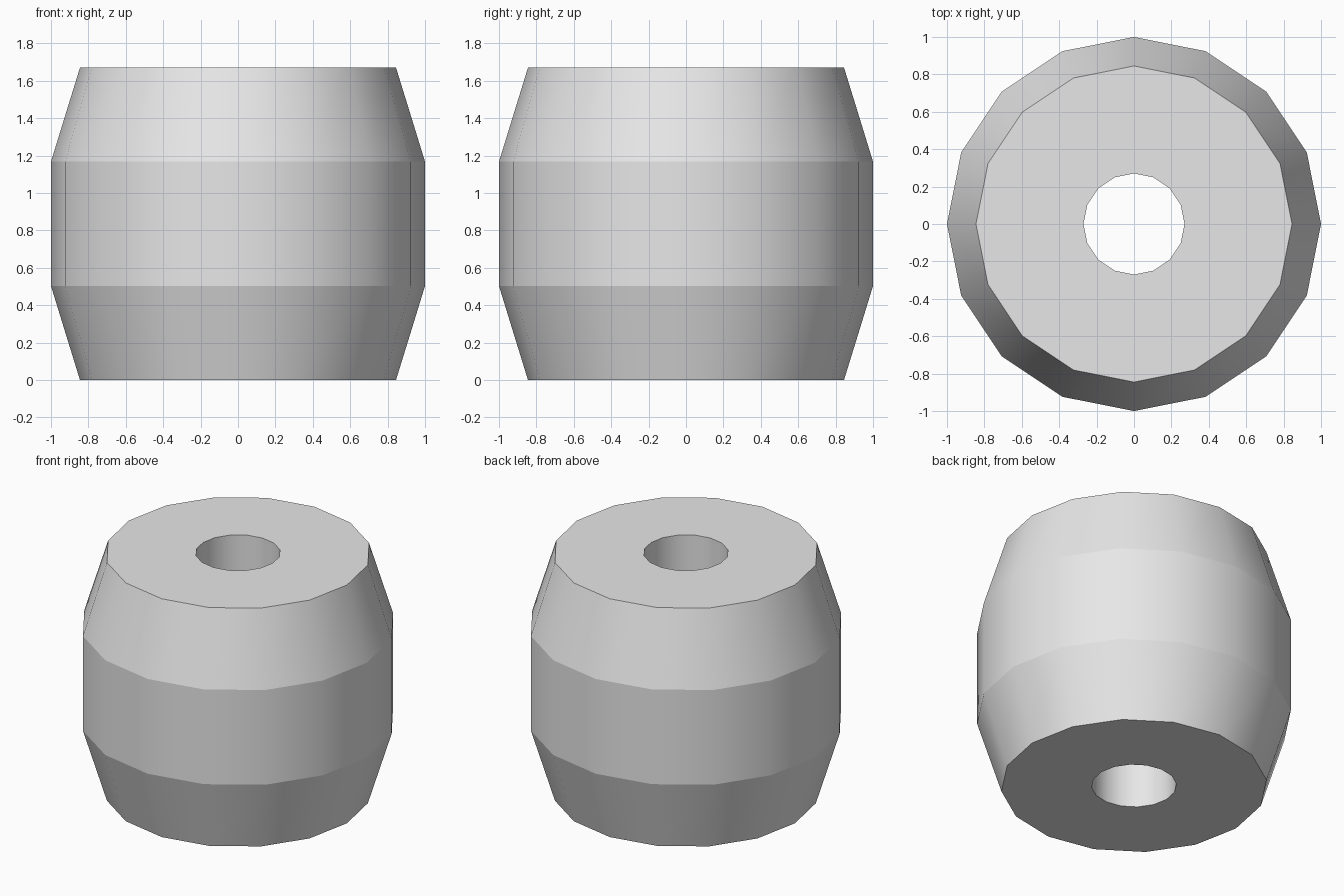
import bpy
import bmesh
import math

old = bpy.data.objects.get("Cube")
if old:
    bpy.data.objects.remove(old, do_unlink=True)

SIDES = 16

# Plain grey material
grey = bpy.data.materials.new("light_grey")
grey.use_nodes = True
colour = (0.8, 0.8, 0.8, 1)
grey.diffuse_color = colour
grey.node_tree.nodes["Principled BSDF"].inputs["Base Color"].default_value = colour

# Closed profile (radius, height): outer wall upwards, then the bore downwards
profile = [(0.845, 0), (1, 0.503), (1, 1.167), (0.845, 1.67), (0.27, 1.67), (0.27, 0)]

bm = bmesh.new()
rings = []
for radius, height in profile:
    angles = [2 * math.pi * i / SIDES for i in range(SIDES)]
    rings.append([bm.verts.new((radius * math.cos(a), radius * math.sin(a), height))
                  for a in angles])

# Join neighbouring rings into bands, wrapping the last back to the first
for lower, upper in zip(rings, rings[1:] + rings[:1]):
    for i in range(SIDES):
        j = (i + 1) % SIDES
        bm.faces.new((lower[i], lower[j], upper[j], upper[i])).smooth = True
bmesh.ops.recalc_face_normals(bm, faces=bm.faces)

# Each band is smooth around, with crisp ring edges between bands
for edge in bm.edges:
    a, b = edge.verts
    edge.smooth = not (abs(a.co.z - b.co.z) < 1e-4
                       and abs(a.co.xy.length - b.co.xy.length) < 1e-4)

mesh = bpy.data.meshes.new("barrel_bead")
bm.to_mesh(mesh)
bm.free()
mesh.materials.append(grey)
bead = bpy.data.objects.new("barrel_bead", mesh)
bpy.context.scene.collection.objects.link(bead)
